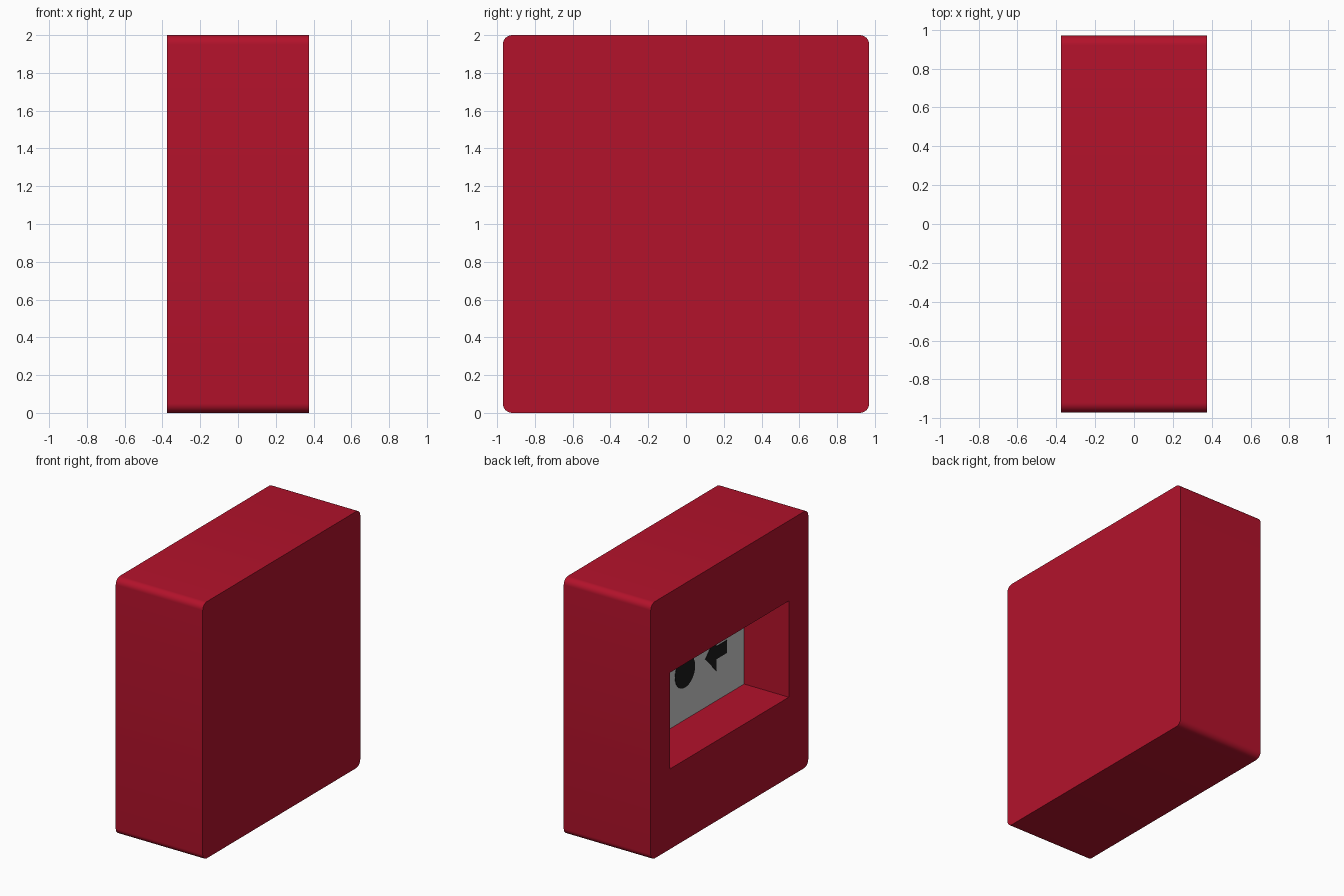
import bpy, bmesh, math
from mathutils import Matrix

if "Cube" in bpy.data.objects:
    bpy.data.objects.remove(bpy.data.objects["Cube"])

W, D, H = 0.75, 1.94, 2.0      # overall x, y, z
RY, RZ = 1.46, 0.75            # window opening
PANEL_X = 0.01                 # visible panel surface


def material(name, rgb):
    m = bpy.data.materials.new(name)
    m.diffuse_color = (*rgb, 1)
    m.use_nodes = True
    m.node_tree.nodes["Principled BSDF"].inputs["Base Color"].default_value = m.diffuse_color
    return m


red = material("red", (0.45, 0.006, 0.024))
white = material("white", (0.95, 0.95, 0.95))
black = material("black", (0.01, 0.01, 0.01))


def finish(name, bm, mat=None):
    me = bpy.data.meshes.new(name)
    bmesh.ops.recalc_face_normals(bm, faces=bm.faces)
    bm.to_mesh(me)
    bm.free()
    ob = bpy.data.objects.new(name, me)
    bpy.context.collection.objects.link(ob)
    if mat:
        me.materials.append(mat)
    return ob


def box(size, centre):
    bm = bmesh.new()
    bmesh.ops.create_cube(bm, size=1, matrix=Matrix.Translation(centre) @ Matrix.Diagonal((*size, 1)))
    return bm


def plate(name, outline, mat):
    """Thin raised mark on the panel from a y/z outline."""
    bm = bmesh.new()
    face = bm.faces.new([bm.verts.new((PANEL_X, y, z)) for y, z in outline])
    ext = bmesh.ops.extrude_face_region(bm, geom=[face])
    for v in ext["geom"]:
        if isinstance(v, bmesh.types.BMVert):
            v.co.x -= 0.003
    return finish(name, bm, mat)


# Housing: block with the four edges along x rounded
bm = box((W, D, H), (0, 0, H / 2))
long_edges = [e for e in bm.edges if abs(e.verts[0].co.x - e.verts[1].co.x) > 0.1]
bmesh.ops.bevel(bm, geom=long_edges, offset=0.05, segments=8, profile=0.5, affect='EDGES')
housing = finish("housing", bm, red)

# Window recess cut into the left side
depth = PANEL_X + 0.01 + W / 2 + 0.1
cutter = finish("window_cutter", box((depth, RY, RZ), (PANEL_X + 0.01 - depth / 2, 0, H / 2)), red)
cutter.hide_render = True
cutter.display_type = 'WIRE'
cut = housing.modifiers.new("window", 'BOOLEAN')
cut.operation = 'DIFFERENCE'
cut.solver = 'EXACT'
cut.object = cutter

bpy.context.view_layer.objects.active = housing
housing.select_set(True)
bpy.ops.object.modifier_apply(modifier="window")
bpy.ops.object.shade_smooth_by_angle(angle=math.radians(30))

# Press panel at the bottom of the recess
finish("press_panel", box((0.01, RY, RZ), (PANEL_X + 0.005, 0, H / 2)), white)

# Centre dot
plate("centre_dot", [(0.123 * math.cos(i * math.tau / 32), 1 + 0.123 * math.sin(i * math.tau / 32))
                     for i in range(32)], black)

# Arrows pointing at the dot from both sides
arrow = [(0.25, 1), (0.385, 1.14), (0.385, 1.05), (0.515, 1.05),
         (0.515, 0.95), (0.385, 0.95), (0.385, 0.86)]
for side, name in ((1, "back_arrow"), (-1, "front_arrow")):
    plate(name, [(side * y, z) for y, z in arrow], black)
